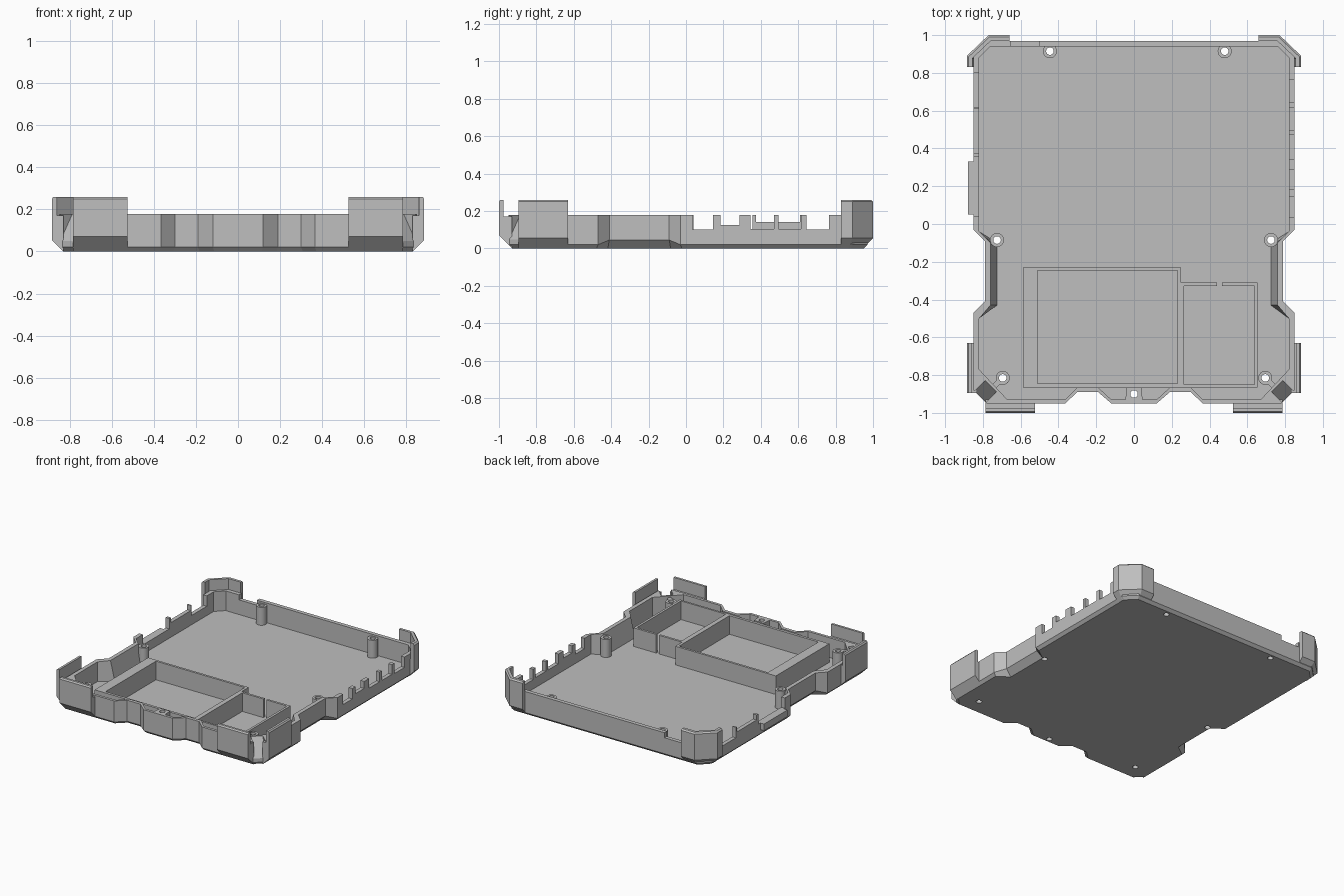
import bpy, bmesh, math
from mathutils import Vector

cube = bpy.data.objects.get("Cube")
if cube:
    bpy.data.objects.remove(cube, do_unlink=True)

grey = bpy.data.materials.new("plain grey")
grey.use_nodes = True
tone = (0.52, 0.52, 0.52, 1)
grey.diffuse_color = tone
grey.node_tree.nodes["Principled BSDF"].inputs["Base Color"].default_value = tone

WALL_TOP = 0.178
FLOOR = 0.03


def loft(name, loops):
    """Solid through matching closed loops of 3D points, capped at both ends."""
    bm = bmesh.new()
    rings = [[bm.verts.new(p) for p in loop] for loop in loops]
    n = len(rings[0])
    for a, b in zip(rings, rings[1:]):
        for i in range(n):
            j = (i + 1) % n
            bm.faces.new((a[i], a[j], b[j], b[i]))
    bm.faces.new(rings[0][::-1])
    bm.faces.new(rings[-1])
    bmesh.ops.recalc_face_normals(bm, faces=bm.faces)
    mesh = bpy.data.meshes.new(name)
    bm.to_mesh(mesh)
    bm.free()
    mesh.materials.append(grey)
    ob = bpy.data.objects.new(name, mesh)
    bpy.context.collection.objects.link(ob)
    return ob


def box(name, x0, x1, y0, y1, z0, z1):
    base = [(x0, y0), (x1, y0), (x1, y1), (x0, y1)]
    return loft(name, [[(x, y, z) for x, y in base] for z in (z0, z1)])


def cylinder(name, x, y, r, z0, z1, n=24):
    ring = [(x + r * math.cos(i * math.tau / n), y + r * math.sin(i * math.tau / n))
            for i in range(n)]
    return loft(name, [[(px, py, z) for px, py in ring] for z in (z0, z1)])


def cut(target, cutter):
    cutter.hide_render = True
    mod = target.modifiers.new("cut", "BOOLEAN")
    mod.operation = "DIFFERENCE"
    mod.solver = "EXACT"
    mod.object = cutter
    bpy.context.view_layer.objects.active = target
    bpy.ops.object.modifier_apply(modifier=mod.name)
    bpy.data.objects.remove(cutter, do_unlink=True)


def mirrored(half):
    return half + [(-p[0], *p[1:]) for p in reversed(half)]


def inset(pts, d):
    """Move a counter-clockwise outline inwards by d."""
    out = []
    for i, p in enumerate(pts):
        a, b, c = Vector(pts[i - 1]), Vector(p), Vector(pts[(i + 1) % len(pts)])
        u, v = (b - a).normalized(), (c - b).normalized()
        n1, n2 = Vector((-u.y, u.x)), Vector((-v.y, v.x))
        out.append(tuple(b + (n1 + n2) * d / (1 + n1.dot(n2))))
    return out


# Tray shell: waisted outline with a chamfered underside
WAIST = 0.79
outer = mirrored([(0.12, -0.95), (0.19, -0.89), (0.30, -0.89), (0.365, -0.95),
                  (0.78, -0.95), (0.85, -0.88), (0.85, -0.47), (WAIST, -0.41),
                  (WAIST, -0.09), (0.85, -0.03), (0.85, 0.89), (0.77, 0.97)])
bottom, chamfer = [], []
for (x, y), (ix, iy) in zip(outer, inset(outer, 0.02)):
    waist = abs(x) == WAIST
    bottom.append((ix - math.copysign(0.025, x) * waist, iy, 0))
    chamfer.append((x, y, 0.045 if waist else 0.02))
shell = loft("tray_shell", [bottom, chamfer, [(x, y, WALL_TOP) for x, y in outer]])

# Cavity, with sloped inner walls at the waist
inner = [(0.04, -0.865), (0.045, -0.93), (0.12, -0.93), (0.19, -0.865),
         (0.30, -0.865), (0.365, -0.93), (0.67, -0.93), (0.82, -0.77),
         (0.82, -0.50), (0.76, -0.43), (0.76, -0.10), (0.82, -0.04),
         (0.82, 0.88), (0.76, 0.94)]
low = [(0.725 if x == 0.76 and y < 0 else x, y) for x, y in inner]
cut(shell, loft("cavity", [[(x, y, FLOOR) for x, y in mirrored(low)],
                           [(x, y, WALL_TOP) for x, y in mirrored(inner)],
                           [(x, y, 0.4) for x, y in mirrored(inner)]]))

# Port openings in the side walls: side, from, to, sill height
for side, y0, y1, sill in [(1, 0.035, 0.145, 0.10), (1, 0.185, 0.285, 0.125),
                           (1, 0.345, 0.47, 0.105), (1, 0.495, 0.615, 0.105),
                           (1, 0.645, 0.765, 0.10), (-1, 0.04, 0.355, 0.10),
                           (-1, 0.375, 0.61, 0.14), (-1, 0.62, 0.80, 0.10)]:
    cut(shell, box("opening", *sorted((side * 0.8, side * 0.9)), y0, y1, sill, 0.4))
cut(shell, box("back_opening", -0.65, -0.5, 0.92, 1.0, 0.14, 0.4))

# Sloped grooves in the front corners
for s in (1, -1):
    loops = []
    for w in (-0.042, 0.042):
        loops.append([(s * (d + w) * math.sqrt(0.5), (w - d) * math.sqrt(0.5), z)
                      for d, z in ((1.135, 0.19), (1.235, 0.03), (1.3, 0.03), (1.3, 0.19))])
    # the chamfer line is centred slightly towards the front
    for loop in loops:
        loop[:] = [(x - s * 0.05, y - 0.05, z) for x, y, z in loop]
    cut(shell, loft("groove", loops))

# Screw posts with through holes
posts = [(-0.445, 0.915), (0.48, 0.915), (0, -0.90)]
posts += [(s * x, y) for s in (1, -1) for x, y in ((0.725, -0.085), (0.695, -0.815))]
for x, y in posts:
    cut(shell, cylinder("hole", x, y, 0.02, -0.1, 0.4))
    post = cylinder("screw_post", x, y, 0.037, 0.02, 0.165)
    cut(post, cylinder("hole", x, y, 0.02, -0.1, 0.4))
    bpy.ops.object.select_all(action="DESELECT")
    post.select_set(True)
    bpy.context.view_layer.objects.active = post
    bpy.ops.object.shade_smooth_by_angle()

# Ribs from the front corner posts to the walls
for s in (1, -1):
    ends = [(0.705, -0.845), (0.725, -0.825), (0.76, -0.86), (0.74, -0.88)]
    loft("post_rib", [[(s * x, y, z) for x, y in ends] for z in (0.02, 0.165)])


# Front bumper plates: wall position, outer position
def plate_profile(wall, out):
    return [(wall - 0.02, 0), (out, out - wall + 0.02), (out, 0.25), (out - 0.008, 0.26),
            (out - 0.025, 0.26), (out - 0.025, 0.17), (wall - 0.02, 0.17)]


for s in (1, -1):
    loft("front_bumper", [[(s * x, -d, z) for d, z in plate_profile(0.95, 1.0)]
                          for x in (0.525, 0.785)])
    loft("side_bumper", [[(s * d, y, z) for d, z in plate_profile(0.85, 0.885)]
                         for y in (-0.895, -0.63)])


# Back corner bumpers wrapping around the chamfered corners
def corner_line(o):
    return [(0.66, 1 - o), (0.77 - 0.41 * o, 1 - o),
            (0.885 - o, 0.89 - 0.41 * o), (0.885 - o, 0.83)]


for s in (1, -1):
    levels = [(0.053, 0.06, 0), (0, 0.04, 0.055), (0, 0.03, 0.17), (0, 0.03, 0.25),
              (0.01, 0.03, 0.26)]
    loft("back_corner_bumper", [[(s * x, y, z) for x, y in
                                 corner_line(a) + corner_line(b)[::-1]]
                                for a, b, z in levels])

# Ledge outside the long side opening
box("side_ledge", -0.88, -0.83, 0.05, 0.33, 0.05, 0.10)

# Large and small inner compartments
for name, x0, x1, y0, y1 in [
        ("large_bay_thick_wall", -0.587, -0.51, -0.865, -0.23),
        ("large_bay_back_wall", -0.51, 0.23, -0.247, -0.23),
        ("large_bay_front_wall", -0.51, 0.23, -0.865, -0.845),
        ("bay_divider", 0.23, 0.265, -0.865, -0.31),
        ("bay_divider_end", 0.23, 0.25, -0.31, -0.23),
        ("small_bay_outer_wall", 0.637, 0.655, -0.865, -0.31),
        ("small_bay_front_wall", 0.265, 0.637, -0.865, -0.85),
        ("small_bay_back_wall_a", 0.265, 0.44, -0.327, -0.31),
        ("small_bay_back_wall_b", 0.465, 0.637, -0.327, -0.31)]:
    box(name, x0, x1, y0, y1, 0.02, 0.17)
